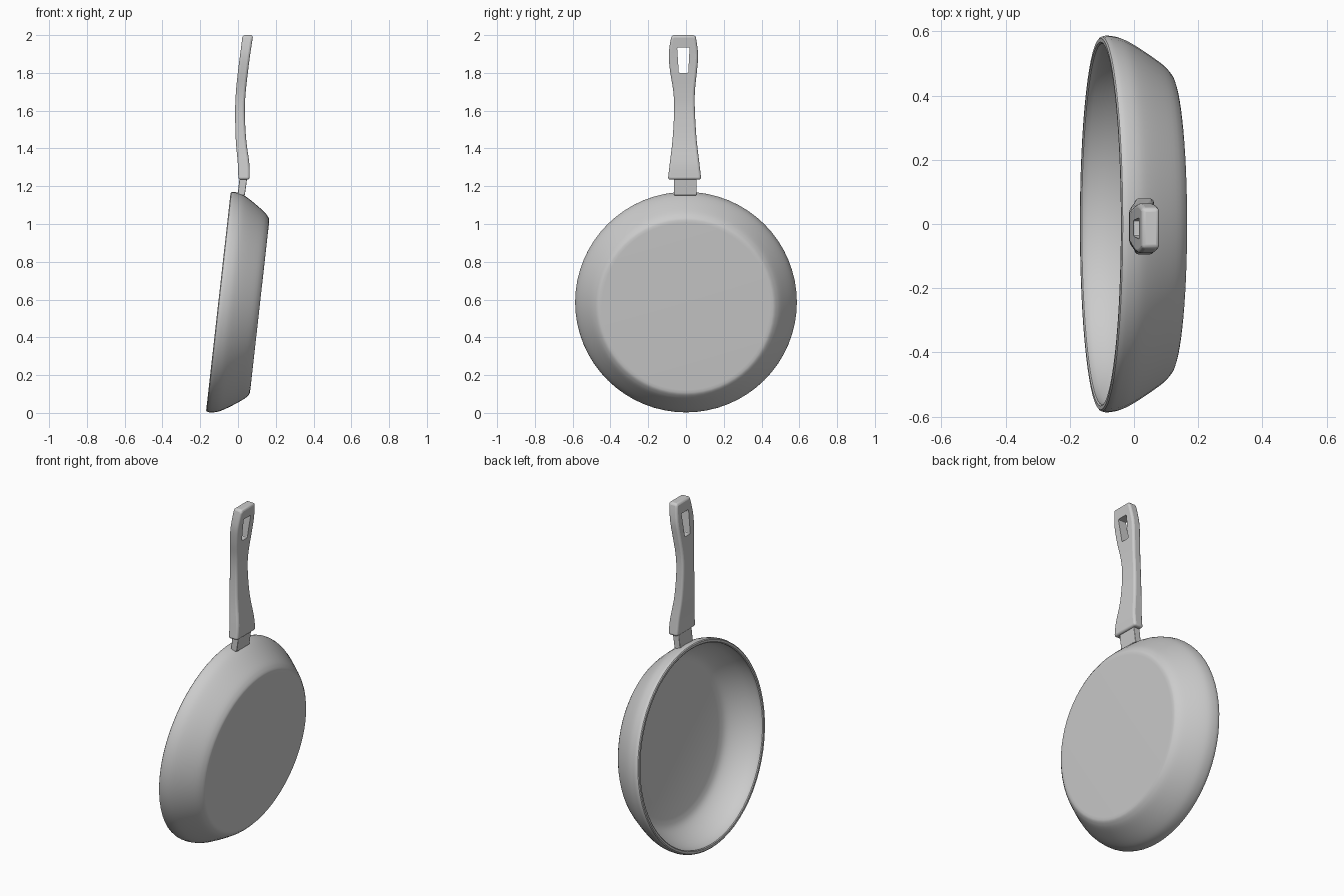
import bpy, bmesh, math
from mathutils import Vector, Matrix

if "Cube" in bpy.data.objects:
    bpy.data.objects.remove(bpy.data.objects["Cube"])


def finish(bm, name):
    bmesh.ops.recalc_face_normals(bm, faces=bm.faces)
    me = bpy.data.meshes.new(name)
    bm.to_mesh(me)
    bm.free()
    ob = bpy.data.objects.new(name, me)
    bpy.context.collection.objects.link(ob)
    return ob


def smooth(ob, angle=35):
    bpy.ops.object.select_all(action='DESELECT')
    ob.select_set(True)
    bpy.context.view_layer.objects.active = ob
    bpy.ops.object.shade_smooth_by_angle(angle=math.radians(angle))


def spline(keys, steps):
    """Catmull-Rom samples through rows of numbers."""
    k = [Vector(r) for r in keys]
    k = [k[0] * 2 - k[1]] + k + [k[-1] * 2 - k[-2]]
    out = []
    for i in range(1, len(k) - 2):
        a, b, c, d = k[i - 1:i + 3]
        for s in range(steps):
            t = s / steps
            out.append(0.5 * (2 * b + (c - a) * t + (2 * a - 5 * b + 4 * c - d) * t * t
                              + (3 * b - a - 3 * c + d) * t ** 3))
    return out + [k[-2]]


def loft(name, rows):
    """Rectangular sections; row = (z, x back, x front, y left, y right)."""
    bm = bmesh.new()
    rings = []
    for z, x0, x1, y0, y1 in rows:
        rings.append([bm.verts.new(p) for p in
                      ((x0, y0, z), (x1, y0, z), (x1, y1, z), (x0, y1, z))])
    for a, b in zip(rings, rings[1:]):
        for i in range(4):
            j = (i + 1) % 4
            bm.faces.new((a[i], a[j], b[j], b[i]))
    bm.faces.new(rings[0])
    bm.faces.new(rings[-1])
    return finish(bm, name)


def bevel(ob, width, segments=3):
    m = ob.modifiers.new("round", 'BEVEL')
    m.width, m.segments, m.limit_method = width, segments, 'ANGLE'
    m.angle_limit = math.radians(45)


# Pan bowl: (radius, depth) profile from outer base centre, over the rim, to inner centre
outer = spline([(0.47, 0.212), (0.495, 0.190), (0.530, 0.142), (0.562, 0.092),
                (0.580, 0.055), (0.587, 0.018), (0.584, 0.0)], 3)
inner = spline([(0.562, 0.0), (0.563, 0.02), (0.552, 0.065), (0.525, 0.115),
                (0.492, 0.155), (0.46, 0.178), (0.42, 0.188)], 3)
profile = [(0, 0.216), (0.445, 0.216), (0.460, 0.2155)] + [tuple(p) for p in outer]
profile += [(0.579, -0.004), (0.567, -0.004)] + [tuple(p) for p in inner] + [(0, 0.19)]
bm = bmesh.new()
pts = [bm.verts.new((r, 0, -d)) for r, d in profile]
edges = [bm.edges.new(e) for e in zip(pts, pts[1:])]
bmesh.ops.spin(bm, geom=pts + edges, axis=(0, 0, 1), cent=(0, 0, 0),
               angle=math.tau, steps=64, use_duplicate=False)
bmesh.ops.remove_doubles(bm, verts=bm.verts, dist=1e-5)
# Stand it up, base towards +x, leaning slightly
tilt = math.radians(6.4)
bm.transform(Matrix.Translation((-0.1, 0, 0.588)) @ Matrix.Rotation(-math.pi / 2 + tilt, 4, 'Y'))
pan = finish(bm, "pan_bowl")
smooth(pan)

# Neck joining bowl and grip
neck = loft("handle_neck", [(1.152, -0.002, 0.036, -0.064, 0.056),
                            (1.26, 0.010, 0.051, -0.064, 0.056)])
bevel(neck, 0.003, 2)
smooth(neck)

# Curved grip
grip = loft("handle_grip", spline([
    (1.235, 0.002, 0.062, -0.096, 0.081),
    (1.32, -0.001, 0.060, -0.086, 0.071),
    (1.45, -0.012, 0.043, -0.071, 0.056),
    (1.60, -0.015, 0.036, -0.063, 0.047),
    (1.70, -0.011, 0.041, -0.067, 0.047),
    (1.80, -0.001, 0.052, -0.083, 0.057),
    (1.88, 0.009, 0.062, -0.091, 0.064),
    (1.94, 0.017, 0.071, -0.087, 0.060),
    (2.0, 0.024, 0.080, -0.076, 0.050)], 5))
bevel(grip, 0.014)

# Hanging hole, slightly wider at the top
hole = loft("hole_cutter", [(1.80, -0.2, 0.3, -0.038, 0.012),
                            (1.935, -0.2, 0.3, -0.047, 0.019)])
bevel(hole, 0.006, 2)
hole.hide_render = True
hole.hide_set(True)
cut = grip.modifiers.new("hanging_hole", 'BOOLEAN')
cut.operation, cut.object, cut.solver = 'DIFFERENCE', hole, 'EXACT'
smooth(grip)
